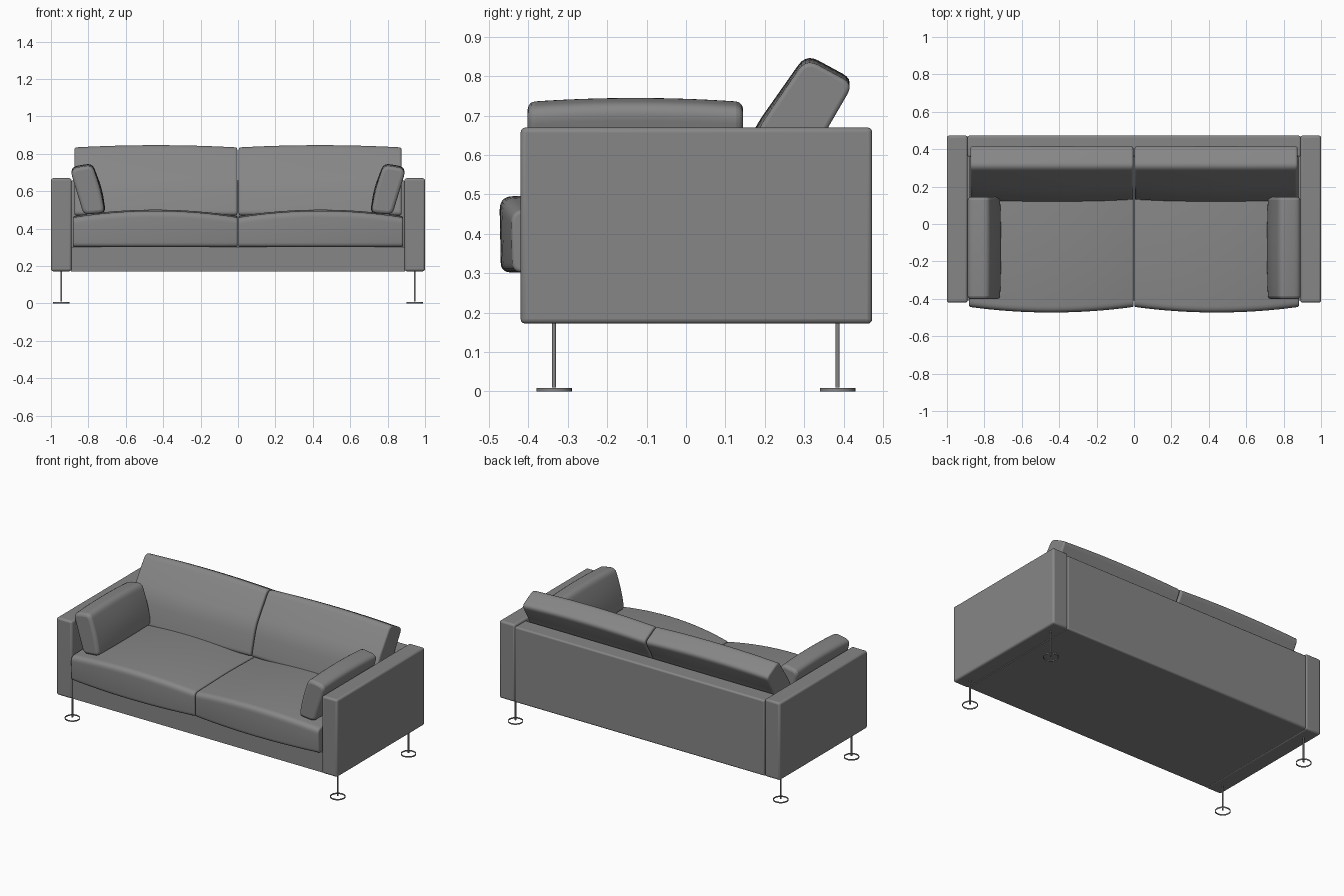
import bpy, bmesh, math
from mathutils import Vector

if "Cube" in bpy.data.objects:
    bpy.data.objects.remove(bpy.data.objects["Cube"])

grey = bpy.data.materials.new("grey fabric")
grey.diffuse_color = (0.24, 0.24, 0.24, 1)
grey.use_nodes = True
grey.node_tree.nodes["Principled BSDF"].inputs["Base Color"].default_value = grey.diffuse_color


def finish(name, bm, bevel=0.0, segs=3):
    bmesh.ops.recalc_face_normals(bm, faces=bm.faces)
    me = bpy.data.meshes.new(name)
    bm.to_mesh(me)
    bm.free()
    ob = bpy.data.objects.new(name, me)
    bpy.context.collection.objects.link(ob)
    me.materials.append(grey)
    if bevel:
        m = ob.modifiers.new("soft edges", 'BEVEL')
        m.width, m.segments = bevel, segs
        m.limit_method, m.angle_limit = 'ANGLE', math.radians(60)
    bpy.ops.object.select_all(action='DESELECT')
    ob.select_set(True)
    bpy.context.view_layer.objects.active = ob
    bpy.ops.object.shade_smooth_by_angle(angle=math.radians(40))
    return ob


def box(name, lo, hi, bevel=0.0):
    bm = bmesh.new()
    bmesh.ops.create_cube(bm, size=1)
    for v in bm.verts:
        v.co = [l + (c + 0.5) * (h - l) for c, l, h in zip(v.co, lo, hi)]
    return finish(name, bm, bevel)


def rounded(pts, radii, segs=5):
    """Closed 2D outline with each corner rounded by a quadratic curve."""
    out = []
    for i, p in enumerate(pts):
        p, r = Vector(p), radii[i]
        a = p + (Vector(pts[i - 1]) - p).normalized() * r
        b = p + (Vector(pts[(i + 1) % len(pts)]) - p).normalized() * r
        for k in range(segs + 1):
            t = k / segs
            out.append(a * (1 - t) ** 2 + p * 2 * t * (1 - t) + b * t * t)
    return out


def loft(name, start, end, section, place, bevel, n=16):
    """Skin a row of outlines; section(t) has t from -1 to 1."""
    bm = bmesh.new()
    rings = []
    for i in range(n + 1):
        t = 2 * i / n - 1
        s = start + (end - start) * i / n
        rings.append([bm.verts.new(place(s, p)) for p in section(t)])
    for a, b in zip(rings, rings[1:]):
        for j in range(len(a)):
            k = (j + 1) % len(a)
            bm.faces.new((a[j], a[k], b[k], b[j]))
    bm.faces.new(rings[0])
    bm.faces.new(rings[-1])
    return finish(name, bm, bevel)


def seat_section(t):
    c = 1 - t * t
    front, top = -0.44 - 0.03 * c, 0.468 + 0.035 * c
    return rounded([(front, 0.302), (front - 0.004, top - 0.008), (-0.1, top), (0.36, top - 0.01),
                    (0.36, 0.302)], [0.025, 0.035, 0.1, 0.02, 0.02])


def back_section(t):
    c = 0.012 * (1 - t * t)
    return rounded([(0.125 - c, 0.47), (0.175 - c, 0.655), (0.305, 0.845 + c), (0.425, 0.78 + c),
                    (0.355, 0.66), (0.27, 0.47)], [0.03, 0.06, 0.035, 0.03, 0.03, 0.02])


def pillow_section(t):
    c = 0.01 * (1 - t * t)
    return rounded([(0.825, 0.475), (0.712 - c / 2, 0.485), (0.735 - c, 0.61), (0.778, 0.74 + c),
                    (0.90, 0.72 + c)], [0.03, 0.03, 0.06, 0.035, 0.045])


# Frame
box("base", (-0.892, -0.41, 0.172), (0.892, 0.46, 0.302))
box("back_panel", (-0.892, 0.36, 0.172), (0.892, 0.472, 0.658), 0.01)

for side, s in (("left", -1), ("right", 1)):
    xs = sorted((s * 0.89, s * 1.0))
    box(side + "_arm", (xs[0], -0.42, 0.172), (xs[1], 0.473, 0.67), 0.012)

    # Seat and back cushions
    yz = lambda q, p, s=s: (s * q, p[0], p[1])
    loft(side + "_seat_cushion", 0.002, 0.882, seat_section, yz, 0.008)
    loft(side + "_back_cushion", 0.004, 0.874, back_section, yz, 0.01)

    # Arm pillow leaning on the arm
    xz = lambda q, p, s=s: (s * p[0], q, p[1])
    loft(side + "_arm_pillow", -0.402, 0.145, pillow_section, xz, 0.018)

    # Thin rod legs with open ring feet
    for end, y in (("front", -0.335), ("back", 0.385)):
        bm = bmesh.new()
        bmesh.ops.create_cone(bm, cap_ends=True, segments=12, radius1=0.005, radius2=0.005, depth=0.165)
        bmesh.ops.translate(bm, verts=bm.verts, vec=(s * 0.945, y, 0.0925))
        finish(f"{end}_{side}_leg", bm)
        outline = [(0.045, 0.0), (0.045, 0.008), (0.042, 0.008), (0.042, 0.0)]
        bm = bmesh.new()
        n = 32
        rings = [[bm.verts.new((s * 0.945 + r * math.cos(2 * math.pi * i / n),
                                y + r * math.sin(2 * math.pi * i / n), z)) for r, z in outline]
                 for i in range(n)]
        for i in range(n):
            a, b = rings[i], rings[(i + 1) % n]
            for j in range(4):
                k = (j + 1) % 4
                bm.faces.new((a[j], a[k], b[k], b[j]))
        finish(f"{end}_{side}_foot_ring", bm)
